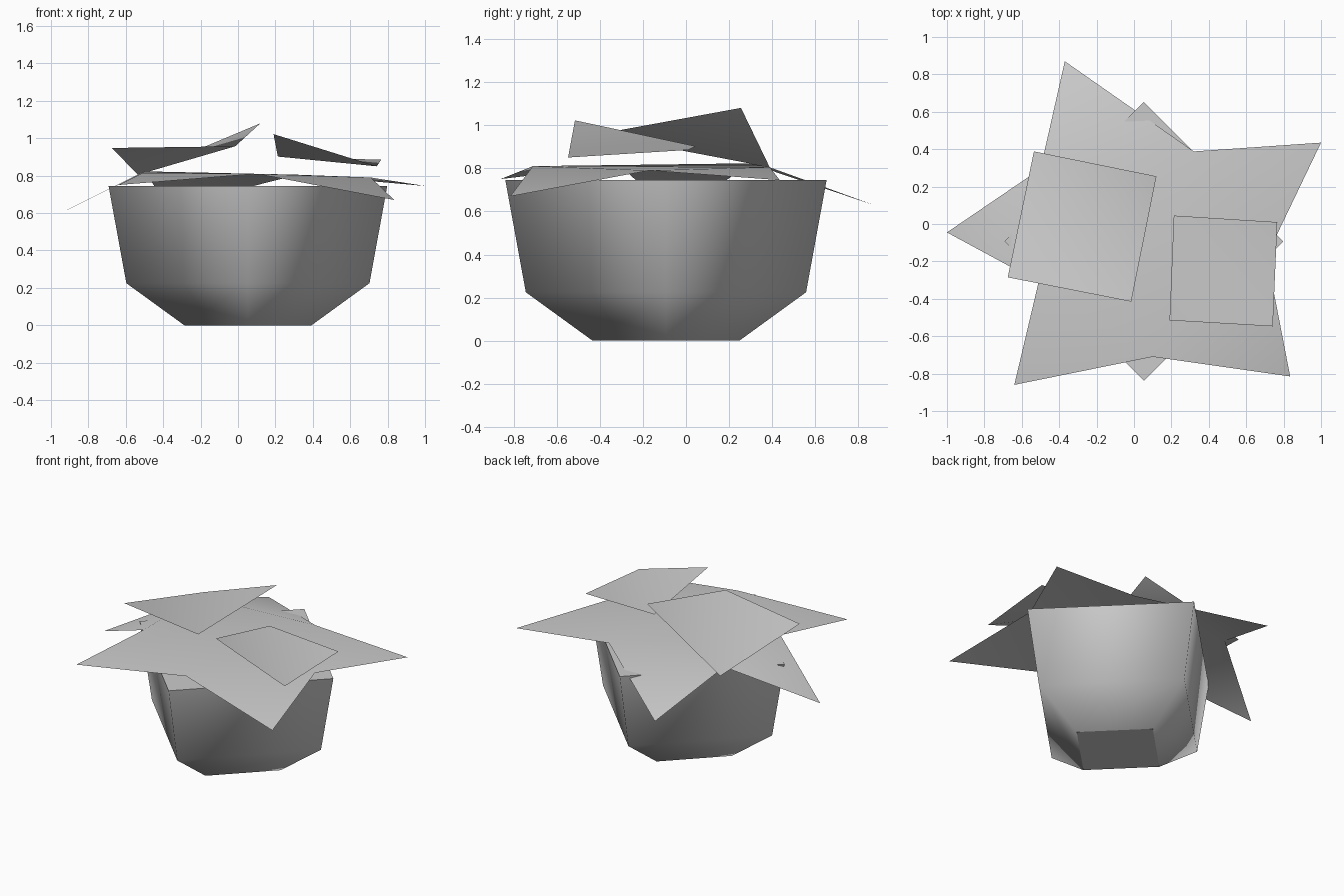
import bpy, bmesh, math
from mathutils import Vector

cube = bpy.data.objects.get("Cube")
if cube:
    bpy.data.objects.remove(cube, do_unlink=True)

# One plain grey for everything
grey = bpy.data.materials.new("plain grey")
grey.use_nodes = True
grey.diffuse_color = (0.6, 0.6, 0.6, 1)
grey.node_tree.nodes["Principled BSDF"].inputs["Base Color"].default_value = grey.diffuse_color


def finish(name, bm):
    for face in bm.faces:
        face.smooth = True
    mesh = bpy.data.meshes.new(name)
    bm.to_mesh(mesh)
    bm.free()
    mesh.materials.append(grey)
    obj = bpy.data.objects.new(name, mesh)
    bpy.context.collection.objects.link(obj)
    return obj


def sheet(name, points, faces):
    """Thin open sheet whose faces all look upward."""
    bm = bmesh.new()
    verts = [bm.verts.new(p) for p in points]
    for face in faces:
        bm.faces.new([verts[i] for i in face])
    bm.normal_update()
    for face in bm.faces:
        if face.normal.z < 0:
            face.normal_flip()
    return finish(name, bm)


# Pot: four-sided rings (radius, height), closed at base and rim
bm = bmesh.new()
centre = Vector((0.053, -0.093, 0))
rings = []
for radius, height in [(0.34, 0), (0.65, 0.225), (0.745, 0.745)]:
    ring = []
    for k in range(4):
        a = k * math.pi / 2
        ring.append(bm.verts.new(centre + Vector((radius * math.cos(a), radius * math.sin(a), height))))
    rings.append(ring)
for low, high in zip(rings, rings[1:]):
    for k in range(4):
        n = (k + 1) % 4
        bm.faces.new((low[k], low[n], high[n], high[k]))
caps = [bm.faces.new(rings[0][::-1]), bm.faces.new(rings[-1])]
for cap in caps:
    for edge in cap.edges:
        edge.smooth = False
finish("pot", bm)

# Drooping star of five leaves: tips and the notches after them, clockwise
tips = [(-0.37, 0.87, 0.63), (1.0, 0.435, 0.745), (0.835, -0.815, 0.67),
        (-0.64, -0.86, 0.75), (-1.0, -0.045, 0.575)]
notches = [(0.32, 0.388, 0.805), (0.71, -0.17, 0.79), (0.1, -0.71, 0.81),
           (-0.51, -0.31, 0.815), (-0.5, 0.295, 0.823)]
points = tips + notches
leaf_faces = [(i, 5 + i, 5 + (i - 1) % 5) for i in range(5)]
sheet("star_leaves", points, leaf_faces + [(5, 6, 7), (5, 7, 8), (5, 8, 9)])

# Two loose upper leaves, each folded along one diagonal
fold = [(0, 1, 2), (0, 2, 3)]
sheet("upper_leaf_large", [(-0.535, 0.388, 0.805), (0.12, 0.255, 1.08),
                           (-0.015, -0.415, 0.957), (-0.675, -0.285, 0.948)], fold)
sheet("upper_leaf_small", [(0.213, 0.045, 0.902), (0.766, 0.01, 0.885),
                           (0.742, -0.547, 0.85), (0.19, -0.515, 1.022)], fold)
